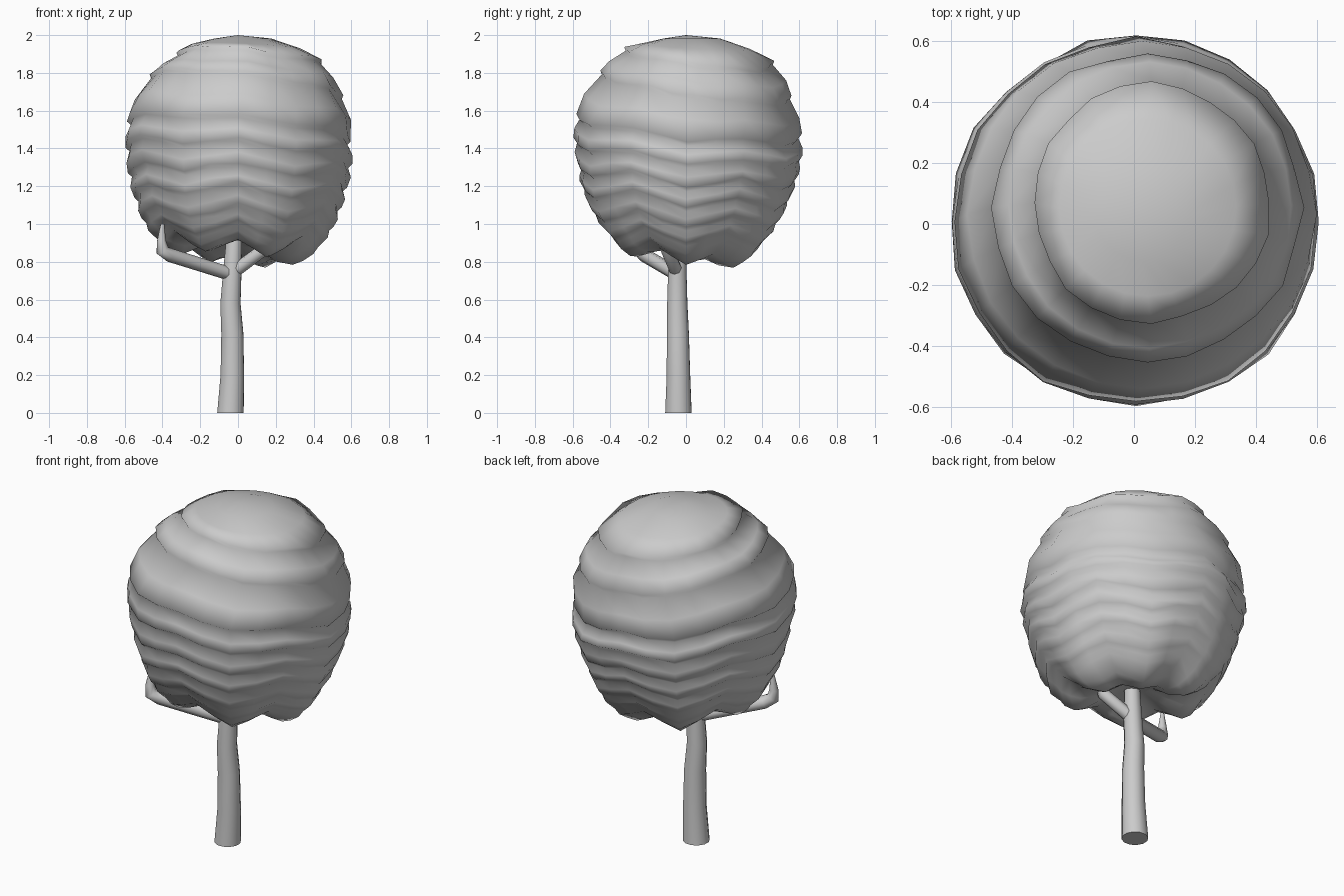
import bpy, bmesh, random
from math import sin, cos, pi, radians
from mathutils import Vector

if "Cube" in bpy.data.objects:
    bpy.data.objects.remove(bpy.data.objects["Cube"])

random.seed(4)


def finish(name, bm, angle):
    bmesh.ops.recalc_face_normals(bm, faces=bm.faces)
    me = bpy.data.meshes.new(name)
    bm.to_mesh(me)
    bm.free()
    ob = bpy.data.objects.new(name, me)
    bpy.context.collection.objects.link(ob)
    bpy.ops.object.select_all(action='DESELECT')
    bpy.context.view_layer.objects.active = ob
    ob.select_set(True)
    bpy.ops.object.shade_smooth_by_angle(angle=radians(angle))
    return ob


def bridge(bm, rings):
    for a, b in zip(rings, rings[1:]):
        n = len(a)
        for i in range(n):
            j = (i + 1) % n
            bm.faces.new((a[i], a[j], b[j], b[i]))


def tube(name, path, sides=12):
    """Tapered tube along points (x, y, z, radius)."""
    bm = bmesh.new()
    pts = [Vector(p[:3]) for p in path]
    rings = []
    for k, p in enumerate(pts):
        t = (pts[min(k + 1, len(pts) - 1)] - pts[max(k - 1, 0)]).normalized()
        if k == 0 and p.z == 0:
            t = Vector((0, 0, 1))          # flat foot on the ground
        u = t.cross(Vector((0.3, 1, 0))).normalized()
        v = t.cross(u)
        rings.append([bm.verts.new(p + path[k][3] * (u * cos(a) + v * sin(a)))
                      for a in (2 * pi * i / sides for i in range(sides))])
    bridge(bm, rings)
    bm.faces.new(rings[0])
    bm.faces.new(rings[-1])
    return finish(name, bm, 60)


# Trunk and its branches
tube("trunk", [(-.04, -.04, 0, .072), (-.03, -.04, .2, .064), (-.03, -.043, .42, .06),
               (-.04, -.046, .58, .055), (-.03, -.046, .75, .05),
               (-.02, -.04, .92, .043), (-.01, -.02, 1.1, .03)])
tube("left_branch", [(-.04, -.05, .735, .036), (-.36, -.22, .835, .037), (-.4, -.245, .86, .036),
                     (-.405, -.245, .91, .025), (-.4, -.24, 1.0, .01)], 8)
tube("right_branch", [(-.02, -.05, .75, .036), (.13, -.1, .86, .034), (.2, -.12, 1.0, .015)], 8)

# Leaf crown: overlapping skirts leaning back and right, with wavy hems
# (mean radius, mean height, wave, lean, sideways shift, fold depth)
SEG = 24
skirts = [(.39, 1.875, .006, .05, .09, .008), (.505, 1.725, .008, .085, .07, .008),
          (.597, 1.50, .018, .08, .01, .022), (.605, 1.375, .022, .065, .01, .022),
          (.583, 1.25, .028, .05, .005, .022), (.553, 1.14, .034, .04, 0, .022),
          (.505, 1.03, .038, .03, 0, .022), (.44, .94, .040, .03, 0, .022),
          (.345, .855, .042, .03, 0, .02)]
bm = bmesh.new()
rings = []


def crown_ring(r, z, wave=0, lean=0, shift=0, noise=None, jitter=0.0):
    ring = []
    for i in range(SEG):
        a = 2 * pi * i / SEG
        n = jitter * noise[i] if noise else 0
        ring.append(bm.verts.new((
            (r + n) * cos(a) + shift * cos(radians(50)),
            (r + n) * sin(a) + shift * sin(radians(50)),
            z + wave * cos(6 * (a + pi / 2)) + n - lean * cos(a - radians(50)))))
    rings.append(ring)


# rounded top
crown_ring(.15, 1.982, 0, 0, .04)
crown_ring(.29, 1.94, 0, .02, .07)
for k, (r, z, w, ln, sh, fold) in enumerate(skirts):
    noise = [random.uniform(-1, 1) for _ in range(SEG)]
    crown_ring(r, z + .012, w, ln, sh, noise, .010)            # hem
    if k + 1 < len(skirts):
        r2, z2, w2, ln2, sh2, _ = skirts[k + 1]
        crown_ring(r - fold, z - .008, w, ln, sh, noise, .010)  # rolled under
        bulge = .018 if k < 2 else .002
        crown_ring((r + r2) / 2 + bulge, (z + z2) / 2, (w + w2) / 2,
                   (ln + ln2) / 2, (sh + sh2) / 2, noise, .005)
# underside, open towards the front
crown_ring(.29, .848, .035, .045)
crown_ring(.20, .855, .015, .06)
crown_ring(.09, .90, 0, .02)
bridge(bm, rings)
top = bm.verts.new((0, 0, 2.0))
for i in range(SEG):
    bm.faces.new((top, rings[0][i], rings[0][(i + 1) % SEG]))
bm.faces.new(rings[-1])
finish("leaf_crown", bm, 120)
